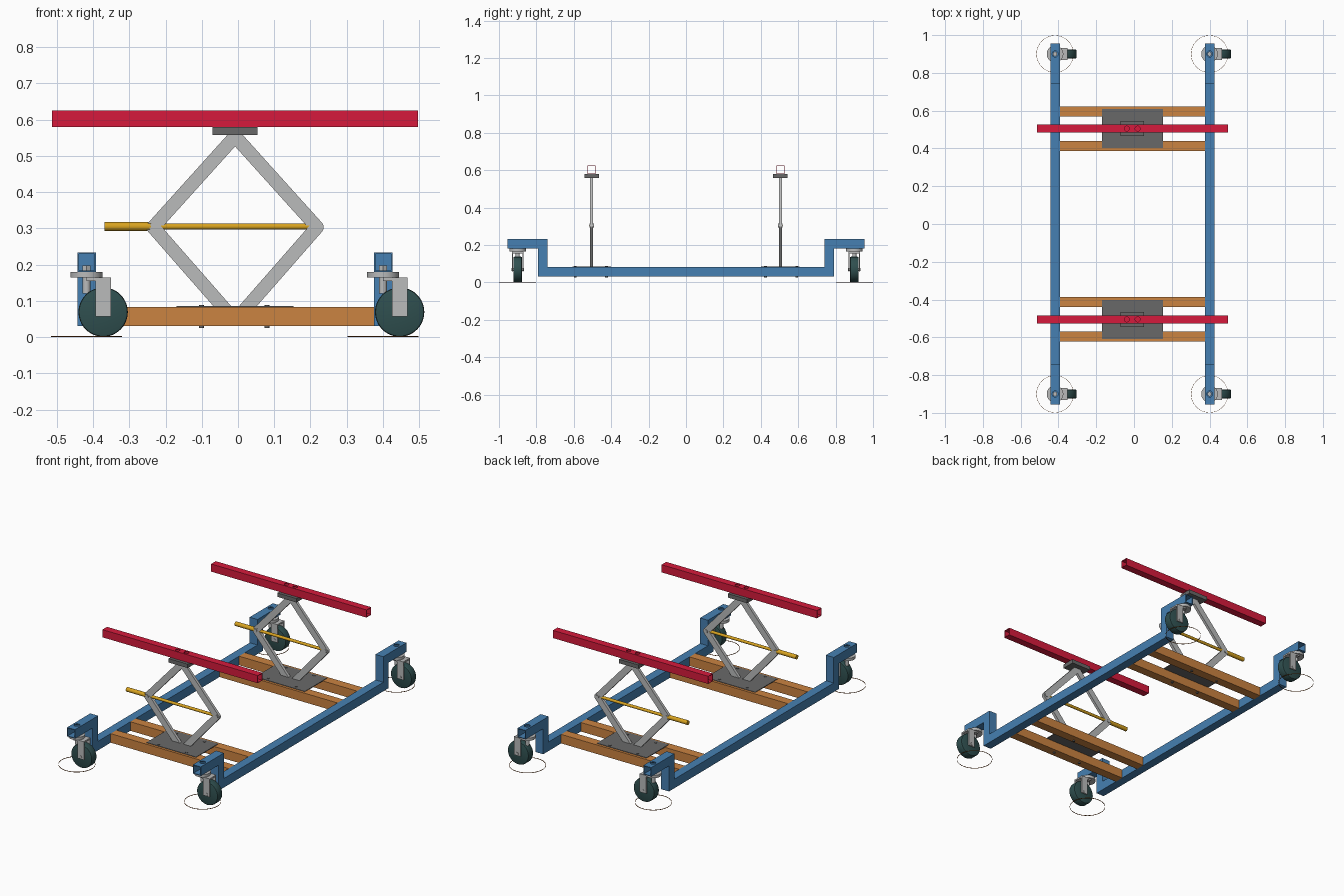
import bpy, bmesh, math
from mathutils import Vector, Matrix

if "Cube" in bpy.data.objects:
    bpy.data.objects.remove(bpy.data.objects["Cube"])


def material(name, r, g, b):
    m = bpy.data.materials.new(name)
    lin = [((c / 255 + 0.055) / 1.055) ** 2.4 for c in (r, g, b)]
    m.diffuse_color = (*lin, 1)
    m.use_nodes = True
    m.node_tree.nodes["Principled BSDF"].inputs["Base Color"].default_value = m.diffuse_color
    return m


BLUE = material("blue paint", 70, 128, 178)
RED = material("red paint", 214, 26, 60)
ORANGE = material("orange brown", 203, 131, 65)
GOLD = material("gold", 216, 163, 32)
SILVER = material("silver steel", 186, 187, 187)
DARK = material("dark steel", 105, 105, 105)
TEAL = material("dark teal rubber", 47, 79, 79)
BROWN = material("brown ring", 139, 75, 25)


def finish(bm, name, mat, smooth=False):
    bmesh.ops.recalc_face_normals(bm, faces=bm.faces)
    me = bpy.data.meshes.new(name)
    bm.to_mesh(me)
    bm.free()
    ob = bpy.data.objects.new(name, me)
    bpy.context.collection.objects.link(ob)
    if mat:
        me.materials.append(mat)
    if smooth:
        bpy.ops.object.select_all(action='DESELECT')
        ob.select_set(True)
        bpy.context.view_layer.objects.active = ob
        bpy.ops.object.shade_smooth_by_angle(angle=math.radians(35))
    return ob


def box(name, mat, x, y, z):
    bm = bmesh.new()
    bmesh.ops.create_cube(bm, size=1)
    for v in bm.verts:
        v.co = [(a + b) / 2 + c * (b - a) for (a, b), c in zip((x, y, z), v.co)]
    return finish(bm, name, mat)


def rod(name, mat, a, b, r, n=24, bevel=0):
    a, b = Vector(a), Vector(b)
    bm = bmesh.new()
    rot = (b - a).to_track_quat('Z', 'Y').to_matrix().to_4x4()
    bmesh.ops.create_cone(bm, cap_ends=True, segments=n, radius1=r, radius2=r,
                          depth=(b - a).length, matrix=Matrix.Translation((a + b) / 2) @ rot)
    if bevel:
        rims = [e for e in bm.edges if any(len(f.verts) > 4 for f in e.link_faces)]
        bmesh.ops.bevel(bm, geom=rims, offset=bevel, segments=2, affect='EDGES', profile=0.5)
    return finish(bm, name, mat, n > 6)


def extrude(name, mat, pts, axis, lo, hi):
    """Extrude a closed 2D outline (other axis, z) along x or y."""
    bm = bmesh.new()
    place = (lambda p, d: (d, p[0], p[1])) if axis == 'x' else (lambda p, d: (p[0], d, p[1]))
    f = bm.faces.new([bm.verts.new(place(p, lo)) for p in pts])
    ext = bmesh.ops.extrude_face_region(bm, geom=[f])['geom']
    move = Vector((hi - lo, 0, 0) if axis == 'x' else (0, hi - lo, 0))
    bmesh.ops.translate(bm, vec=move, verts=[e for e in ext if isinstance(e, bmesh.types.BMVert)])
    return finish(bm, name, mat)


def cut(ob, cutters):
    for c in cutters:
        c.hide_render = True
        m = ob.modifiers.new("cut", 'BOOLEAN')
        m.operation, m.object, m.solver = 'DIFFERENCE', c, 'EXACT'
    # bake the cuts and drop the cutters
    dg = bpy.context.evaluated_depsgraph_get()
    me = bpy.data.meshes.new_from_object(ob.evaluated_get(dg))
    ob.modifiers.clear()
    ob.data = me
    for c in cutters:
        bpy.data.objects.remove(c)


# Side rails: stepped square tube, open at both raised ends
WALL = 0.004
HALF = [(0.955, 0.18), (0.79, 0.18), (0.79, 0.03)]
TOP = [(0.74, 0.083), (0.74, 0.233), (0.955, 0.233)]
outline = HALF + [(-y, z) for y, z in reversed(HALF)] + \
    [(-y, z) for y, z in reversed(TOP)] + TOP
for cx in (-0.417, 0.401):
    rail = extrude("side_rail", BLUE, outline, 'x', cx - 0.0255, cx + 0.0255)
    cutters = []
    for s in (-1, 1):
        ys = sorted((s * 0.785, s * 1.0))
        cutters.append(box("bore", None, (cx - 0.0255 + WALL, cx + 0.0255 - WALL), ys,
                           (0.18 + WALL, 0.233 - WALL)))
        cutters.append(rod("bolt_hole", None, (cx, s * 0.9, 0.21), (cx, s * 0.9, 0.26), 0.016))
    cut(rail, cutters)

# Casters, all trailing to the same side
for px in (-0.418, 0.4):
    for py in (-0.9, 0.9):
        wx = px + 0.046
        rod("caster_stem", SILVER, (px, py, 0.12), (px, py, 0.19), 0.011, 16)
        rod("caster_nut", SILVER, (px, py, 0.184), (px, py, 0.198), 0.013, 6)
        rod("caster_swivel", SILVER, (px, py, 0.164), (px, py, 0.18), 0.044, 32)
        box("fork_bridge", SILVER, (px, wx + 0.02), (py - 0.031, py + 0.031), (0.155, 0.164))
        for s in (-1, 1):
            ys = sorted((py + s * 0.025, py + s * 0.031))
            box("fork_arm", SILVER, (wx - 0.021, wx + 0.021), ys, (0.057, 0.164))
        rod("wheel", TEAL, (wx, py - 0.0235, 0.069), (wx, py + 0.0235, 0.069), 0.068, 48, 0.006)
        rod("axle", SILVER, (wx, py - 0.033, 0.069), (wx, py + 0.033, 0.069), 0.008, 12)
        # swivel clearance ring on the floor
        bm = bmesh.new()
        bmesh.ops.create_circle(bm, segments=64, radius=0.0985)
        inner = bmesh.ops.extrude_edge_only(bm, edges=bm.edges[:])['geom']
        for v in (g for g in inner if isinstance(g, bmesh.types.BMVert)):
            v.co *= 0.097 / 0.0985
        up = bmesh.ops.extrude_face_region(bm, geom=bm.faces[:])['geom']
        bmesh.ops.translate(bm, vec=(0, 0, 0.003),
                            verts=[g for g in up if isinstance(g, bmesh.types.BMVert)])
        bmesh.ops.translate(bm, vec=(px, py, 0), verts=bm.verts)
        finish(bm, "swivel_ring", BROWN)


def arm(name, a, b, w, y, t):
    """Flat jack arm with rounded ends from a to b in the xz plane."""
    ang = math.atan2(b[1] - a[1], b[0] - a[0])
    pts = []
    for (cx, cz), start in ((a, ang + math.pi / 2), (b, ang - math.pi / 2)):
        for i in range(9):
            u = start + math.pi * i / 8
            pts.append((cx + w * math.cos(u), cz + w * math.sin(u)))
    return extrude(name, SILVER, pts, 'y', y - t / 2, y + t / 2)


# Two jack stations
CX = -0.008
for s in (-1, 1):
    y = s * 0.505
    # cross beams and mounting plate
    for lo, hi in ((0.387, 0.44), (0.569, 0.623)):
        box("cross_beam", ORANGE, (-0.3915, 0.3755), sorted((s * lo, s * hi)), (0.03, 0.083))
    box("base_plate", DARK, (-0.169, 0.153), sorted((s * 0.402, s * 0.608)), (0.081, 0.0855))
    for bx in (-0.101, 0.08):
        for by in (0.425, 0.592):
            rod("plate_bolt", DARK, (bx, s * by, 0.025), (bx, s * by, 0.088), 0.007, 12)

    # diamond of four arms
    top, low = (CX, 0.551), (CX - 0.028, 0.089)
    for m in (-1, 1):
        side = (CX + m * 0.226, 0.303)
        arm("upper_arm", (CX + m * 0.006, 0.547), side, 0.0185, y, 0.016)
        foot = (CX + m * 0.034, 0.084)
        leg = arm("lower_arm", (CX + m * 0.014, 0.061), side, 0.0185, y, 0.0175)
        cut(leg, [box("floor_cut", None, (-0.3, 0.3), (y - 0.1, y + 0.1), (-0.05, 0.084))])
        rod("hinge_pin", SILVER, (side[0], y - 0.012, 0.303), (side[0], y + 0.012, 0.303), 0.011, 16)

    # drive screw and its handle sleeve
    rod("drive_screw", GOLD, (-0.25, y, 0.305), (0.21, y, 0.305), 0.0085, 16)
    rod("screw_handle", GOLD, (-0.368, y, 0.305), (-0.24, y, 0.305), 0.0125, 20)

    # saddle block and hollow support bar with bolt holes
    box("saddle", DARK, (-0.071, 0.054), (y - 0.039, y + 0.039), (0.557, 0.58))
    bar = box("support_bar", RED, (-0.513, 0.497), (y - 0.0215, y + 0.0215), (0.58, 0.625))
    cutters = [box("bore", None, (-0.6, 0.6), (y - 0.0185, y + 0.0185), (0.583, 0.622))]
    for hx in (-0.038, 0.019):
        cutters.append(rod("bolt_hole", None, (hx, y, 0.6), (hx, y, 0.65), 0.013))
    cut(bar, cutters)
